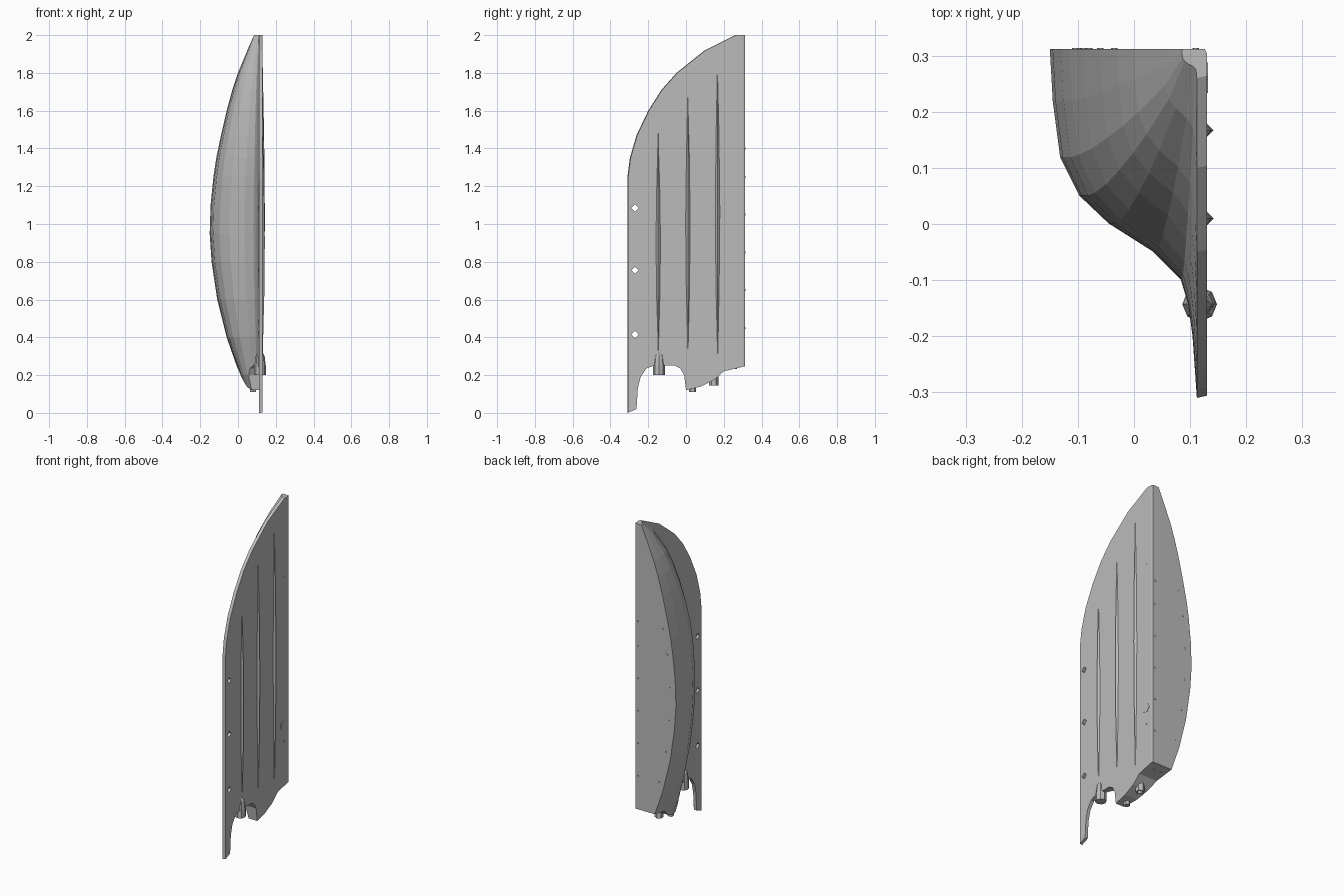
import bpy, bmesh, math
from mathutils import Matrix

old = bpy.data.objects.get("Cube")
if old:
    bpy.data.objects.remove(old, do_unlink=True)

grey = bpy.data.materials.new("plain grey")
grey.use_nodes = True
grey.diffuse_color = (0.5, 0.5, 0.5, 1)
grey.node_tree.nodes["Principled BSDF"].inputs["Base Color"].default_value = (0.5, 0.5, 0.5, 1)

FACE = 0.13   # x of the flat outer side
LIP = 0.112   # inner side of the thin flange
BACK = 0.312  # y of the flat rear side


def finish(name, bm):
    bmesh.ops.recalc_face_normals(bm, faces=bm.faces[:])
    mesh = bpy.data.meshes.new(name)
    bm.to_mesh(mesh)
    bm.free()
    mesh.materials.append(grey)
    obj = bpy.data.objects.new(name, mesh)
    bpy.context.collection.objects.link(obj)
    return obj


def loft(name, rings):
    bm = bmesh.new()
    rows = [[bm.verts.new(p) for p in ring] for ring in rings]
    n = len(rows[0])
    for a, b in zip(rows, rows[1:]):
        for i in range(n):
            j = (i + 1) % n
            bm.faces.new((a[i], a[j], b[j], b[i]))
    bm.faces.new(rows[0])
    bm.faces.new(rows[-1])
    return finish(name, bm)


def rod(name, centre, r1, r2, length, sides, axis="Z"):
    bm = bmesh.new()
    turn = {"X": Matrix.Rotation(math.pi / 2, 4, "Y"),
            "Y": Matrix.Rotation(-math.pi / 2, 4, "X"),
            "Z": Matrix()}[axis]
    bmesh.ops.create_cone(bm, cap_ends=True, segments=sides, radius1=r1, radius2=r2,
                          depth=length, matrix=Matrix.Translation(centre) @ turn)
    return finish(name, bm)


def cut(obj, cutter):
    cutter.hide_render = True
    mod = obj.modifiers.new("cut", "BOOLEAN")
    mod.operation = "DIFFERENCE"
    mod.solver = "EXACT"
    mod.object = cutter
    bpy.context.view_layer.objects.active = obj
    bpy.ops.object.modifier_apply(modifier=mod.name)
    bpy.data.objects.remove(cutter, do_unlink=True)


# Bulging shell with a thin front flange: height, deepest x, front edge y
stations = [(-0.05, 0.1, -0.31), (0.1, 0.055, -0.31), (0.2, 0.01, -0.31),
            (0.4, -0.06, -0.31), (0.6, -0.11, -0.31), (0.8, -0.14, -0.31),
            (0.95, -0.15, -0.31), (1.1, -0.145, -0.31), (1.25, -0.13, -0.31),
            (1.35, -0.115, -0.297), (1.47, -0.09, -0.262), (1.6, -0.06, -0.2),
            (1.71, -0.03, -0.13), (1.8, 0.0, -0.05), (1.92, 0.05, 0.1), (2.0, 0.085, 0.26)]
# Share of the way back, share of full depth
section = [(0, 0), (0.18, 0.03), (0.27, 0.06), (0.34, 0.11), (0.42, 0.3), (0.5, 0.6),
           (0.58, 0.8), (0.69, 0.93), (0.85, 0.98), (1, 1)]
rings = []
for z, deep, front in stations:
    ring = [(LIP + (deep - LIP) * d, front + (BACK - front) * t, z) for t, d in section]
    ring += [(FACE - 0.004, BACK, z), (FACE, BACK - 0.008, z), (FACE, front + 0.004, z)]
    rings.append(ring)
shell = loft("shell", rings)

# Lower edge with its arch and slanted rear
lower_edge = [(-0.4, 0.0), (-0.31, 0.0), (-0.262, 0.02), (-0.255, 0.13), (-0.24, 0.19),
              (-0.21, 0.235), (-0.17, 0.25), (-0.06, 0.25), (-0.03, 0.235), (-0.01, 0.2),
              (0.0, 0.12), (0.08, 0.14), (0.15, 0.175), (0.2, 0.22), (0.4, 0.268),
              (0.4, -0.2), (-0.4, -0.2)]
cut(shell, loft("lower_cutter", [[(x, y, z) for y, z in lower_edge] for x in (-0.4, 0.4)]))

# Holes through the flange
for z in (0.415, 0.755, 1.085):
    cut(shell, rod("hole_cutter", (0.12, -0.27, z), 0.019, 0.019, 0.1, 4, "X"))

# Slim tapering ribs on the flat side
for i, (y, low, high) in enumerate([(-0.147, 0.33, 1.48), (0.01, 0.32, 1.69), (0.167, 0.29, 1.85)]):
    rib = []
    for s, w in [(0, 0.1), (0.25, 0.75), (0.5, 1), (0.75, 0.7), (1, 0.05)]:
        z = low + (high - low) * s
        rib.append([(FACE - 0.002, y - 0.014 * w, z), (FACE + 0.012 * w, y, z),
                    (FACE - 0.002, y + 0.014 * w, z)])
    loft(f"rib_{i + 1}", rib)

# Pivot fitting in the arch
rod("pivot_base", (0.117, -0.143, 0.225), 0.031, 0.031, 0.05, 8)
rod("pivot_neck", (0.117, -0.143, 0.275), 0.03, 0.024, 0.05, 8)
rod("pivot_cap", (0.117, -0.143, 0.312), 0.024, 0.012, 0.024, 8)

# Hollow drain pipe and stub under the slanted lower edge
pipe = rod("drain_pipe", (0.08, 0.147, 0.175), 0.025, 0.025, 0.06, 6)
cut(pipe, rod("bore_cutter", (0.08, 0.147, 0.15), 0.017, 0.017, 0.05, 6))
rod("drain_stub", (0.08, 0.035, 0.13), 0.018, 0.018, 0.04, 6)
for x in (0.03, 0.08):
    rod("lower_stud", (x, 0.265, 0.235), 0.006, 0.006, 0.006, 5)

# Cover and studs on the flat side
rod("side_cover", (FACE, 0.258, 0.61), 0.03, 0.03, 0.004, 5, "X")
for z in (0.51, 1.52):
    rod("side_stud", (FACE, 0.262, z), 0.006, 0.006, 0.004, 5, "X")

# Small studs along both edges of the rear side
for z, inner in [(0.45, -0.035), (0.65, -0.08), (0.85, -0.1), (1.05, -0.105), (1.25, -0.09), (1.4, -0.06)]:
    for x in (0.11, inner):
        rod("rear_stud", (x, BACK, z), 0.006, 0.006, 0.004, 5, "Y")
